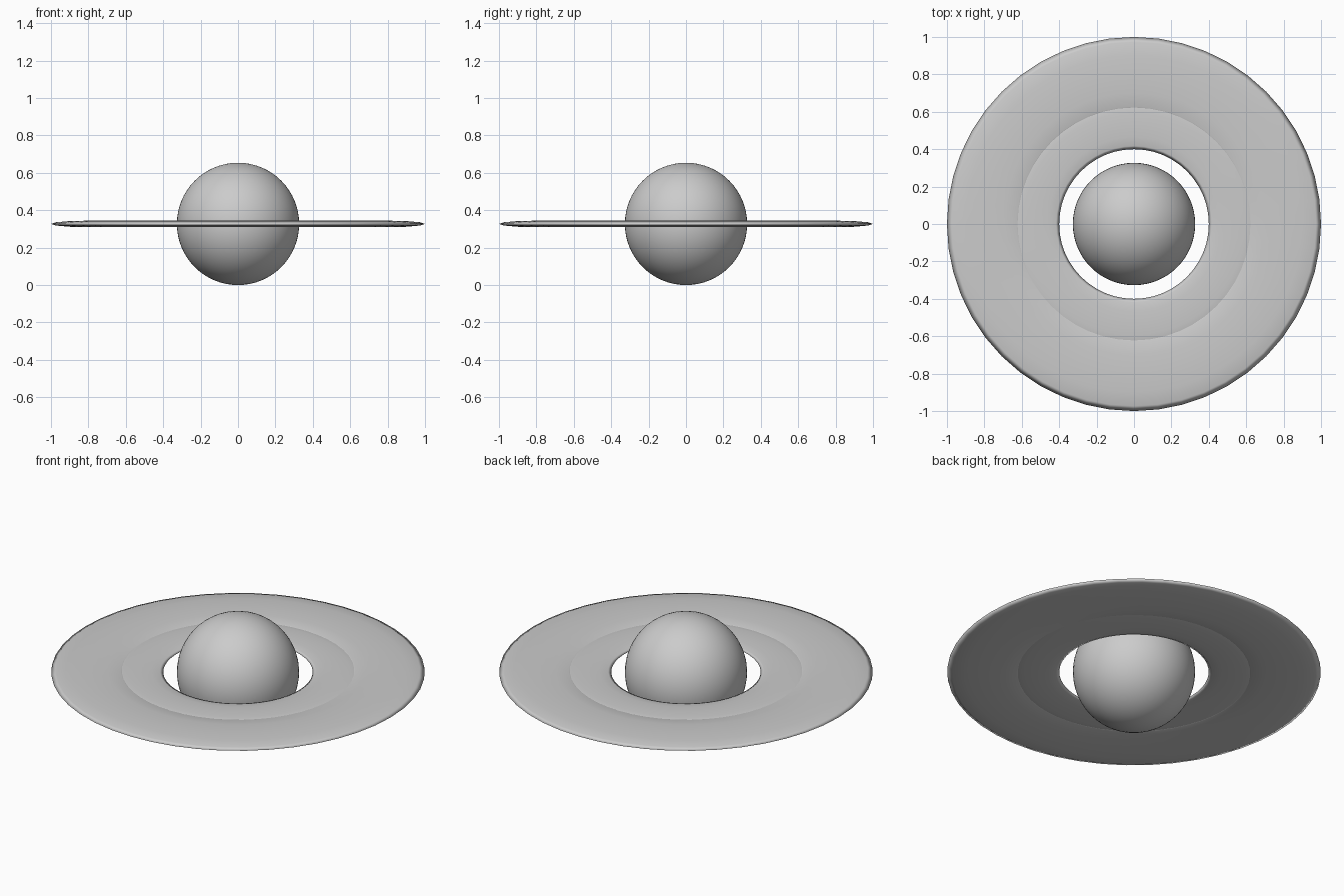
import bpy

cube = bpy.data.objects.get("Cube")
if cube:
    bpy.data.objects.remove(cube, do_unlink=True)

RADIUS = 0.327      # globe radius, also the height of the ring plane
FLATNESS = 0.0875   # vertical squash of the rings


def finish(name):
    obj = bpy.context.object
    obj.name = name
    bpy.ops.object.transform_apply(location=False, rotation=False, scale=True)
    bpy.ops.object.shade_smooth()
    return obj


def flat_ring(name, inner, outer):
    """Torus squashed into a thin lens-shaped disc between two radii."""
    bpy.ops.mesh.primitive_torus_add(
        major_radius=(inner + outer) / 2,
        minor_radius=(outer - inner) / 2,
        major_segments=48, minor_segments=12,
        location=(0, 0, RADIUS))
    bpy.context.object.scale.z = FLATNESS
    return finish(name)


# Globe
bpy.ops.mesh.primitive_uv_sphere_add(
    segments=64, ring_count=32, radius=RADIUS, location=(0, 0, RADIUS))
finish("globe")

# Two overlapping rings that meet in a shallow groove
flat_ring("inner_ring", 0.4, 0.66)
flat_ring("outer_ring", 0.6, 1.0)
